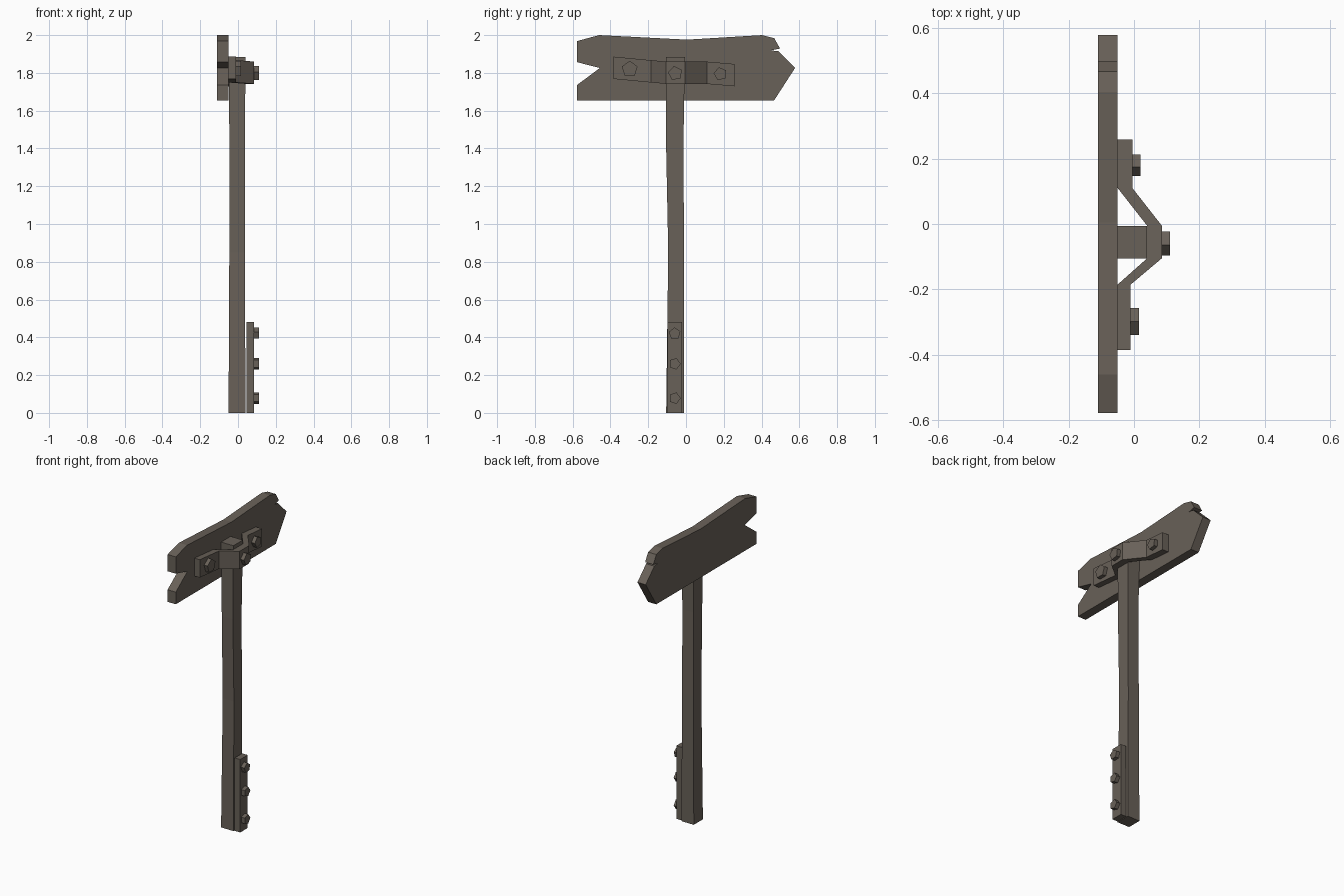
import bpy, bmesh, math

if "Cube" in bpy.data.objects:
    bpy.data.objects.remove(bpy.data.objects["Cube"])

wood = bpy.data.materials.new("weathered_brown")
wood.diffuse_color = (0.14, 0.119, 0.098, 1)
wood.use_nodes = True
wood.node_tree.nodes["Principled BSDF"].inputs["Base Color"].default_value = wood.diffuse_color


def finish(name, bm):
    bmesh.ops.recalc_face_normals(bm, faces=bm.faces)
    mesh = bpy.data.meshes.new(name)
    bm.to_mesh(mesh)
    bm.free()
    mesh.materials.append(wood)
    obj = bpy.data.objects.new(name, mesh)
    bpy.context.collection.objects.link(obj)
    return obj


def prism(name, points, offset, bend=None):
    """Extrude a closed outline by an offset vector; bend optionally moves each vertex."""
    bm = bmesh.new()
    face = bm.faces.new([bm.verts.new(p) for p in points])
    ext = bmesh.ops.extrude_face_region(bm, geom=[face])
    new = [g for g in ext["geom"] if isinstance(g, bmesh.types.BMVert)]
    bmesh.ops.translate(bm, verts=new, vec=offset)
    if bend:
        for v in bm.verts:
            v.co.z += bend(v.co.y)
    return finish(name, bm)


def bolt(name, x, y, z, r, turn=0):
    """Five-sided bolt head pointing along +x."""
    pts = []
    for i in range(5):
        a = math.radians(turn + 72 * i)
        pts.append((x - 0.005, y + r * math.cos(a), z + r * math.sin(a)))
    prism(name, pts, (0.03, 0, 0))


# Arrow-shaped sign board with split tail and chipped tip
outline = [(-0.578, 1.655), (0.467, 1.655), (0.578, 1.827), (0.488, 1.915),
           (0.447, 1.919), (0.498, 1.929), (0.467, 1.984), (0.403, 2.0),
           (0.005, 1.976), (-0.46, 2.0), (-0.578, 1.968), (-0.578, 1.857),
           (-0.456, 1.826), (-0.578, 1.735)]
prism("sign_board", [(-0.11, y, z) for y, z in outline], (0.06, 0, 0))

# Post, slightly waisted along its length
bm = bmesh.new()
rings = []
for z, x0, x1, y0, y1 in [(0, -0.05, 0.04, -0.105, -0.01),
                          (0.85, -0.046, 0.036, -0.094, -0.01),
                          (1.4, -0.045, 0.036, -0.105, -0.014),
                          (1.885, -0.05, 0.04, -0.105, -0.006)]:
    rings.append([bm.verts.new(p) for p in
                  ((x0, y0, z), (x1, y0, z), (x1, y1, z), (x0, y1, z))])
for a, b in zip(rings, rings[1:]):
    for i in range(4):
        j = (i + 1) % 4
        bm.faces.new((a[i], a[j], b[j], b[i]))
bm.faces.new(rings[0])
bm.faces.new(rings[-1])
finish("post", bm)


# Bent strap holding the board on the post, ends drooping and rising a little
def strap_bend(y):
    if y < -0.11:
        return -0.095 * (y + 0.11)
    return -0.085 * (y - 0.105) if y > 0.105 else 0


strap = [(-0.05, 0.258), (-0.005, 0.258), (-0.005, 0.11), (0.085, -0.005),
         (0.085, -0.105), (-0.01, -0.185), (-0.01, -0.385), (-0.05, -0.385),
         (-0.05, -0.185), (0.04, -0.105), (0.04, -0.005), (-0.05, 0.11)]
prism("strap", [(x, y, 1.742) for x, y in strap], (0, 0, 0.118), strap_bend)
bolt("strap_bolt_left", -0.01, -0.298, 1.82, 0.044, 90)
bolt("strap_bolt_middle", 0.085, -0.057, 1.798, 0.039, 100)
bolt("strap_bolt_right", -0.005, 0.182, 1.795, 0.036, 30)

# Plate bolted along the foot of the post
prism("foot_plate", [(0.044, -0.098, 0), (0.044, -0.02, 0),
                     (0.085, -0.02, 0), (0.085, -0.098, 0)], (0, 0, 0.482))
for i, (z, turn) in enumerate([(0.078, 0), (0.26, 0), (0.42, 20)]):
    bolt(f"foot_bolt_{i + 1}", 0.085, -0.06, z, 0.032, turn)
